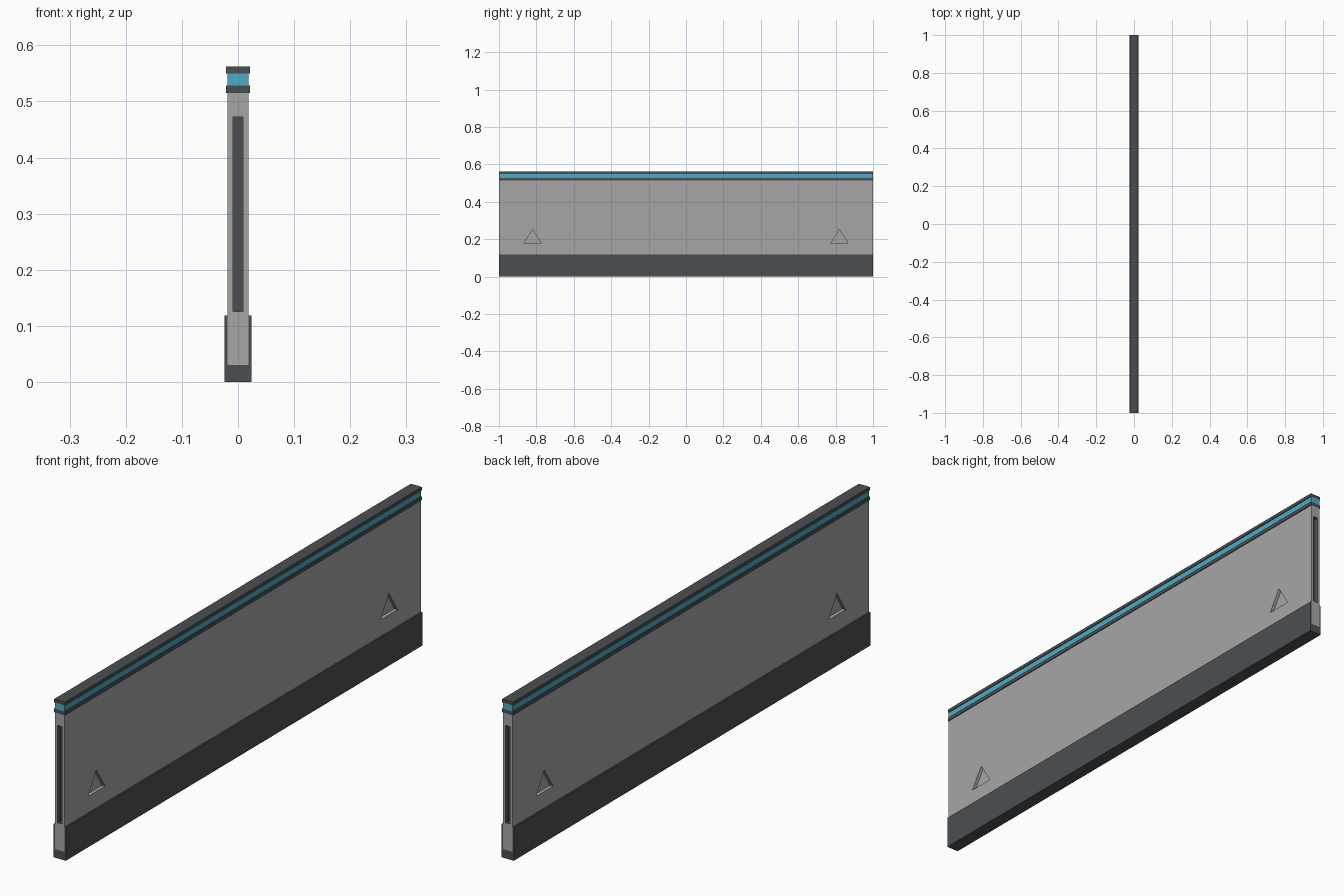
import bpy, bmesh

if "Cube" in bpy.data.objects:
    bpy.data.objects.remove(bpy.data.objects["Cube"])


def material(name, rgb):
    m = bpy.data.materials.new(name)
    m.diffuse_color = (*rgb, 1)
    m.use_nodes = True
    m.node_tree.nodes["Principled BSDF"].inputs["Base Color"].default_value = m.diffuse_color
    return m


grey = material("light grey", (0.38, 0.38, 0.38))
dark = material("dark slate", (0.07, 0.078, 0.085))
blue = material("sky blue", (0.075, 0.41, 0.58))


def extrude(name, points, vector, mats):
    """Closed prism from a flat outline pushed along a vector."""
    bm = bmesh.new()
    face = bm.faces.new([bm.verts.new(p) for p in points])
    new = bmesh.ops.extrude_face_region(bm, geom=[face])["geom"]
    bmesh.ops.translate(bm, vec=vector,
                        verts=[v for v in new if isinstance(v, bmesh.types.BMVert)])
    bmesh.ops.recalc_face_normals(bm, faces=bm.faces)
    mesh = bpy.data.meshes.new(name)
    bm.to_mesh(mesh)
    bm.free()
    for m in mats:
        mesh.materials.append(m)
    obj = bpy.data.objects.new(name, mesh)
    bpy.context.collection.objects.link(obj)
    return obj


def bar(name, profile, mats, y0=-1.0, y1=1.0):
    """Profile in (x, z) run along y."""
    return extrude(name, [(x, y0, z) for x, z in profile], (0, y1 - y0, 0), mats)


def rect(w, z0, z1):
    return [(-w, z0), (w, z0), (w, z1), (-w, z1)]


P = 0.0185   # panel half thickness
B = 0.024    # base half thickness

# main panel, base channel, top rail layers
panel = bar("wall_panel", rect(P, 0.03, 0.515), [grey, dark])
bar("base_channel", [(-B, 0), (B, 0), (B, 0.118), (P, 0.118), (P, 0.03),
                     (-P, 0.03), (-P, 0.118), (-B, 0.118)], [dark])
bar("lower_rail", rect(0.0215, 0.515, 0.528), [dark])
bar("blue_stripe", rect(P, 0.528, 0.55), [blue])
bar("top_rail", rect(0.0215, 0.55, 0.562), [dark])

# cutters: triangular pockets on both sides, a slot in each end
cutters = []
for s in (-1, 1):
    for y in (-0.82, 0.82):
        tri = [(s * 0.0065, y + dy, z) for dy, z in
               ((-0.048, 0.176), (0.048, 0.176), (0, 0.252))]
        cutters.append(extrude("pocket_cutter", tri, (s * 0.03, 0, 0), [grey]))
    y0, y1 = sorted((s * 0.98, s * 1.02))
    cutters.append(bar("slot_cutter", rect(0.009, 0.126, 0.472), [grey], y0, y1))

bpy.context.view_layer.objects.active = panel
for c in cutters:
    mod = panel.modifiers.new("cut", "BOOLEAN")
    mod.operation = "DIFFERENCE"
    mod.solver = "EXACT"
    mod.object = c
    bpy.ops.object.modifier_apply(modifier=mod.name)
    bpy.data.objects.remove(c)

# slot insides are dark
for f in panel.data.polygons:
    inside = 0.97 < abs(f.center.y) < 0.999 and abs(f.center.x) < 0.0095
    f.material_index = 1 if inside else 0
